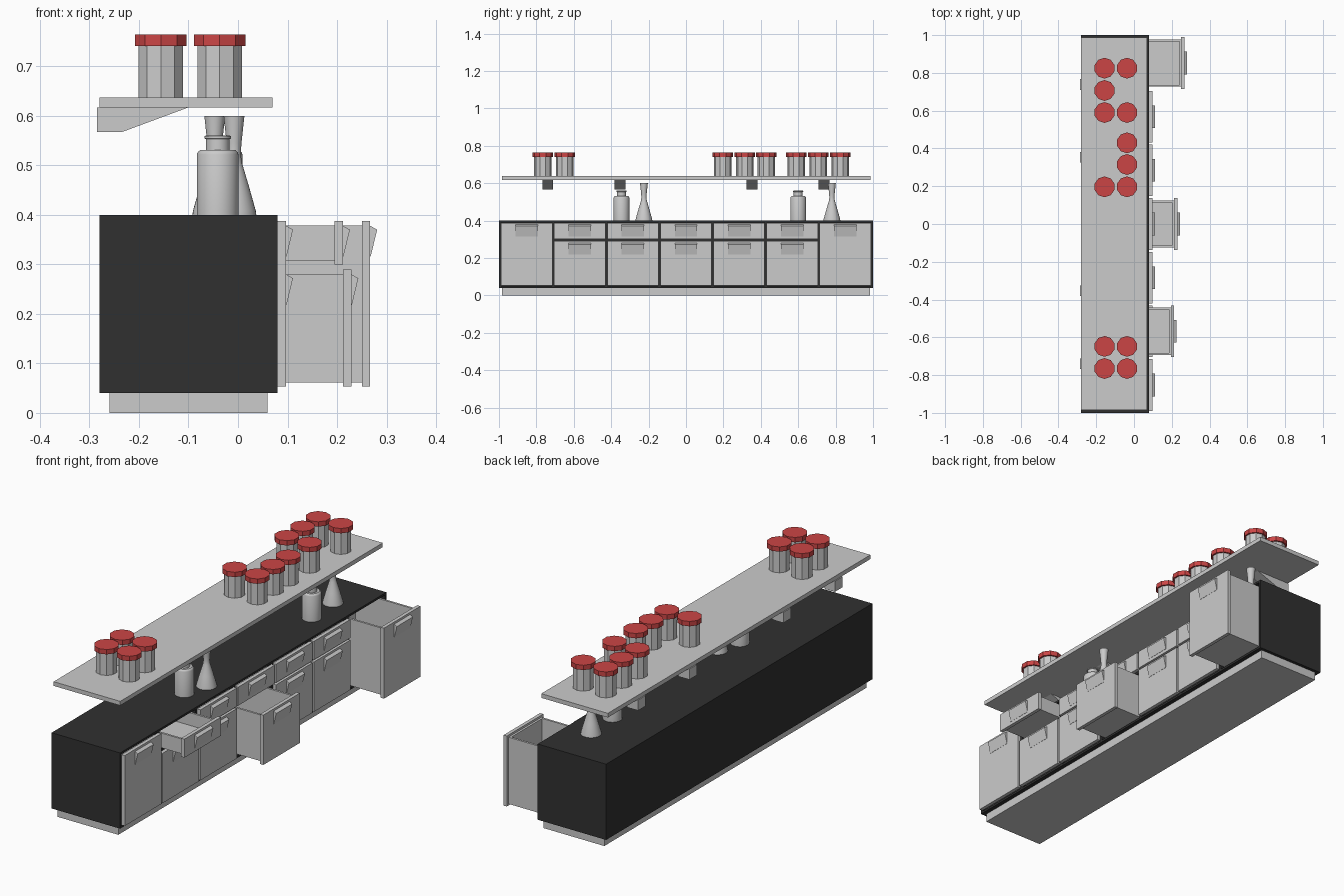
import bpy, bmesh, math
from mathutils import Matrix

if "Cube" in bpy.data.objects:
    bpy.data.objects.remove(bpy.data.objects["Cube"])

dark = bpy.data.materials.new("dark_carcass")
dark.diffuse_color = (0.03, 0.03, 0.03, 1)
dark.use_nodes = True
dark.node_tree.nodes["Principled BSDF"].inputs["Base Color"].default_value = dark.diffuse_color
red = bpy.data.materials.new("red_lid")
red.diffuse_color = (0.6, 0.06, 0.06, 1)
red.use_nodes = True
red.node_tree.nodes["Principled BSDF"].inputs["Base Color"].default_value = red.diffuse_color


def finish(bm, name, mat=None):
    bmesh.ops.recalc_face_normals(bm, faces=bm.faces[:])
    me = bpy.data.meshes.new(name)
    bm.to_mesh(me)
    bm.free()
    ob = bpy.data.objects.new(name, me)
    bpy.context.collection.objects.link(ob)
    if mat:
        me.materials.append(mat)
    return ob


def add_box(bm, x0, x1, y0, y1, z0, z1):
    m = Matrix.Translation(((x0 + x1) / 2, (y0 + y1) / 2, (z0 + z1) / 2))
    bmesh.ops.create_cube(bm, size=1, matrix=m @ Matrix.Diagonal((x1 - x0, y1 - y0, z1 - z0, 1)))


def boxes(name, dims, mat=None):
    bm = bmesh.new()
    for d in dims:
        add_box(bm, *d)
    return finish(bm, name, mat)


def prism(name, profile, yc, width):
    """Extrude an xz profile along y."""
    bm = bmesh.new()
    f = bm.faces.new([bm.verts.new((x, yc - width / 2, z)) for x, z in profile])
    ext = bmesh.ops.extrude_face_region(bm, geom=[f])["geom"]
    bmesh.ops.translate(bm, vec=(0, width, 0), verts=[v for v in ext if isinstance(v, bmesh.types.BMVert)])
    return finish(bm, name)


def lathe(name, profile, x, y, z, sides, mat=None, smooth=False):
    """Closed solid of revolution from (radius, height) points."""
    bm = bmesh.new()
    rings = []
    for r, h in profile:
        rings.append([bm.verts.new((x + r * math.sin(2 * math.pi * i / sides),
                                    y + r * math.cos(2 * math.pi * i / sides), z + h))
                      for i in range(sides)])
    for a, b in zip(rings, rings[1:]):
        for i in range(sides):
            j = (i + 1) % sides
            bm.faces.new((a[i], a[j], b[j], b[i]))
    bm.faces.new(rings[0])
    bm.faces.new(rings[-1])
    ob = finish(bm, name, mat)
    if smooth:
        bpy.ops.object.select_all(action='DESELECT')
        ob.select_set(True)
        bpy.context.view_layer.objects.active = ob
        bpy.ops.object.shade_smooth_by_angle(angle=math.radians(35))
    return ob


PITCH = 0.284

# Carcass: outer shell, dividers between the seven bays, rail between drawers
shell = [(-0.28, 0.08, -1, 1, 0.39, 0.40), (-0.28, 0.08, -1, 1, 0.04, 0.05),
         (-0.28, -0.265, -1, 1, 0.05, 0.39),
         (-0.265, 0.08, -1, -0.99, 0.05, 0.39), (-0.265, 0.08, 0.99, 1, 0.05, 0.39)]
for k in range(6):
    y = (k - 2.5) * PITCH
    shell.append((-0.265, 0.08, y - 0.007, y + 0.007, 0.05, 0.39))
for k in range(-2, 3):
    y = k * PITCH
    shell.append((-0.265, 0.08, y - 0.135, y + 0.135, 0.288, 0.302))
boxes("carcass", shell, dark)
boxes("plinth", [(-0.26, 0.06, -0.985, 0.985, 0, 0.04)])


def drawer(name, yc, z0, z1, pull):
    """Front panel, open-topped box behind it, and a wedge handle."""
    f = 0.08 + pull
    a, b = yc - 0.125, yc + 0.125
    lo, hi, back, t = z0 + 0.008, z1 - 0.01, f - 0.32, 0.01
    boxes(name + "_front", [(f, f + 0.017, yc - 0.137, yc + 0.137, z0, z1)])
    boxes(name + "_box", [(back, f, a, b, lo, lo + t),
                          (back, f, a, a + t, lo + t, hi), (back, f, b - t, b, lo + t, hi),
                          (back, back + t, a + t, b - t, lo + t, hi), (f - t, f, a + t, b - t, lo + t, hi)])
    g = f + 0.017
    prism(name + "_handle", [(g, z1 - 0.010), (g + 0.014, z1 - 0.018),
                             (g + 0.001, z1 - 0.072), (g, z1 - 0.072)], yc, 0.12)


# Tall end drawers, then upper and lower drawers between them
drawer("tall_drawer_near", -3 * PITCH, 0.053, 0.388, 0)
drawer("tall_drawer_far", 3 * PITCH, 0.053, 0.388, 0.17)
for k in range(-2, 3):
    drawer(f"upper_drawer_{k + 3}", k * PITCH, 0.30, 0.388, 0.115 if k == -2 else 0)
    drawer(f"lower_drawer_{k + 3}", k * PITCH, 0.053, 0.29, 0.132 if k == 0 else 0)

# Wall shelf on four brackets
boxes("shelf", [(-0.28, 0.07, -0.985, 0.987, 0.617, 0.637)])
for i, y in enumerate((-0.74, -0.353, 0.353, 0.738)):
    prism(f"shelf_bracket_{i + 1}", [(-0.285, 0.617), (-0.285, 0.567), (-0.235, 0.567), (-0.10, 0.617)], y, 0.057)

# Faceted jars with red lids
L, R = -0.156, -0.037
jars = [(L, .825), (R, .825), (L, .707), (L, .59), (R, .59), (R, .43), (R, .315),
        (L, .197), (R, .197), (L, -.648), (R, -.648), (L, -.765), (R, -.765)]
for i, (x, y) in enumerate(jars):
    lathe(f"jar_{i + 1}", [(0.047, 0), (0.047, 0.104)], x, y, 0.637, 10)
    lathe(f"jar_lid_{i + 1}", [(0.055, 0), (0.055, 0.023)], x, y, 0.741, 10, red)

# Bottles and conical flasks on the counter
bottle = [(0.042, 0), (0.042, 0.122), (0.040, 0.127), (0.035, 0.131), (0.024, 0.131), (0.024, 0.153),
          (0.027, 0.154), (0.027, 0.159), (0.024, 0.16)]
flask = [(0.045, 0), (0.044, 0.008), (0.030, 0.058), (0.016, 0.105), (0.0135, 0.122), (0.015, 0.145), (0.021, 0.2)]
for i, (x, y) in enumerate([(-0.041, -0.345), (-0.033, 0.60)]):
    lathe(f"bottle_{i + 1}", bottle, x, y, 0.40, 32, smooth=True)
for i, (x, y) in enumerate([(-0.008, -0.225), (-0.047, 0.78)]):
    lathe(f"flask_{i + 1}", flask, x, y, 0.40, 32, smooth=True)
